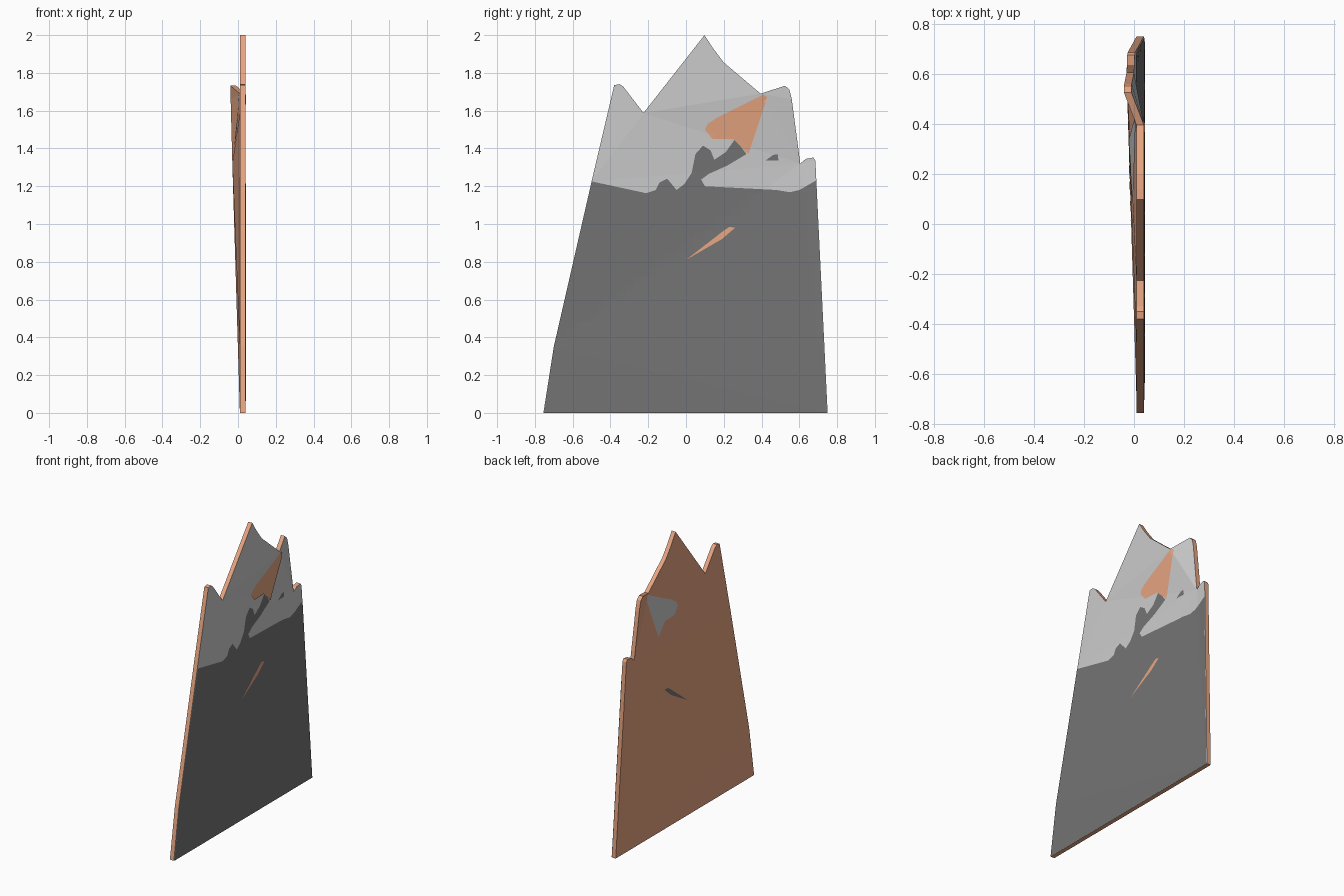
import bpy, bmesh
from mathutils import Vector
from mathutils.bvhtree import BVHTree

if "Cube" in bpy.data.objects:
    bpy.data.objects.remove(bpy.data.objects["Cube"])


def material(name, r, g, b):
    m = bpy.data.materials.new(name)
    m.diffuse_color = (r, g, b, 1)
    m.use_nodes = True
    m.node_tree.nodes["Principled BSDF"].inputs["Base Color"].default_value = m.diffuse_color
    return m


TAN = material("tan", 0.8, 0.38, 0.224)
SNOW = material("light_grey", 0.8, 0.8, 0.8)
ROCK = material("dark_grey", 0.174, 0.174, 0.174)


def finish(bm, name, mats):
    me = bpy.data.meshes.new(name)
    bm.to_mesh(me)
    for m in mats:
        me.materials.append(m)
    ob = bpy.data.objects.new(name, me)
    bpy.context.collection.objects.link(ob)
    return ob


# outline of the peaks: y, z, and how far the edge leans back
outline = [(-0.755, 0, 0), (0.75, 0, 0), (0.685, 1.335, .036), (0.675, 1.352, .037),
           (0.635, 1.345, .038), (0.605, 1.32, .04), (0.56, 1.66, .049),
           (0.548, 1.71, .05), (0.525, 1.732, .05), (0.395, 1.69, 0),
           (0.2, 1.855, 0), (0.14, 1.935, 0), (0.098, 2.0, 0), (-0.225, 1.588, 0),
           (-0.33, 1.725, 0), (-0.35, 1.74, 0), (-0.38, 1.735, 0),
           (-0.5, 1.225, 0), (-0.70, 0.35, 0)]

# mountain panel: folded sheet given a constant thickness
# (triangulated while flat, then the right-hand peak is leaned back)
bm = bmesh.new()
sheet_verts = [bm.verts.new((0.04, y, z)) for y, z, d in outline]
sheet = bm.faces.new(sheet_verts)
sheet.normal_update()
front = bmesh.ops.triangulate(bm, faces=[sheet])["faces"]
for v, (y, z, d) in zip(sheet_verts, outline):
    v.co.x -= d
for f in front:
    f.material_index = 1
copy = bmesh.ops.duplicate(bm, geom=bm.verts[:] + bm.edges[:] + bm.faces[:])
vmap = copy["vert_map"]
back = [g for g in copy["geom"] if isinstance(g, bmesh.types.BMFace)]
bmesh.ops.translate(bm, verts=[g for g in copy["geom"] if isinstance(g, bmesh.types.BMVert)],
                    vec=(-0.03, 0, 0))
for f in back:
    f.material_index = 0
rim = {e for f in front for e in f.edges if e.is_boundary}
for e in rim:
    a, b = e.verts
    bm.faces.new((a, b, vmap[b], vmap[a])).material_index = 0
bmesh.ops.recalc_face_normals(bm, faces=bm.faces[:])
tree = BVHTree.FromBMesh(bm)
finish(bm, "mountain_panel", [TAN, SNOW])
bm.free()


def overlay(name, pts, mat, side=1, lift=0.003):
    """Lay a flat coloured shape on the front (+1) or back (-1) of the panel."""
    bm = bmesh.new()
    f = bm.faces.new([bm.verts.new((0, y, z)) for y, z in pts])
    f.normal_update()
    bmesh.ops.triangulate(bm, faces=[f])
    for axis in (1, 2):
        for i in range(-20, 50):
            co, no = Vector((0, 0, 0)), Vector((0, 0, 0))
            co[axis], no[axis] = i * 0.04 + 0.003, 1
            bmesh.ops.bisect_plane(bm, geom=bm.verts[:] + bm.edges[:] + bm.faces[:],
                                   plane_co=co, plane_no=no)
    for v in bm.verts:
        hit = tree.ray_cast(Vector((side, v.co.y * 0.995, v.co.z + 0.002)),
                            Vector((-side, 0, 0)))[0]
        v.co.x = (hit.x if hit else (0.04 if side > 0 else 0.01)) + side * lift
    bmesh.ops.recalc_face_normals(bm, faces=bm.faces[:])
    if sum(f.normal.x for f in bm.faces) * side < 0:
        bmesh.ops.reverse_faces(bm, faces=bm.faces[:])
    finish(bm, name, [mat])
    bm.free()


# dark lower slope with its jagged upper edge
overlay("rock_slope", [(-0.752, 0), (0.747, 0), (0.688, 1.23), (0.6, 1.18), (0.55, 1.168),
                       (0.48, 1.18), (0.1, 1.2), (0.08, 1.235), (0.12, 1.265), (0.22, 1.31),
                       (0.32, 1.37), (0.26, 1.45), (0.21, 1.38), (0.15, 1.34),
                       (0.13, 1.39), (0.09, 1.415), (0.05, 1.37), (0.03, 1.27),
                       (-0.01, 1.21), (-0.05, 1.18), (-0.1, 1.24), (-0.14, 1.22),
                       (-0.16, 1.18), (-0.21, 1.163), (-0.497, 1.225), (-0.70, 0.35)], ROCK)
# small dark outcrop on the right
overlay("rock_outcrop", [(0.42, 1.335), (0.49, 1.335), (0.485, 1.37), (0.46, 1.365)], ROCK)

# patches that show through on both sides
window = [(0.1, 1.5), (0.14, 1.45), (0.25, 1.45), (0.33, 1.37), (0.43, 1.67), (0.41, 1.685),
          (0.16, 1.56), (0.115, 1.53)]
sliver = [(0, 0.81), (0.19, 0.92), (0.26, 0.98), (0.23, 0.985), (0.2, 0.965)]
for part, pts, back_mat in (("upper_patch", window, SNOW), ("lower_streak", sliver, ROCK)):
    overlay(part + "_front", pts, TAN, 1, 0.005)
    overlay(part + "_back", pts, back_mat, -1)
